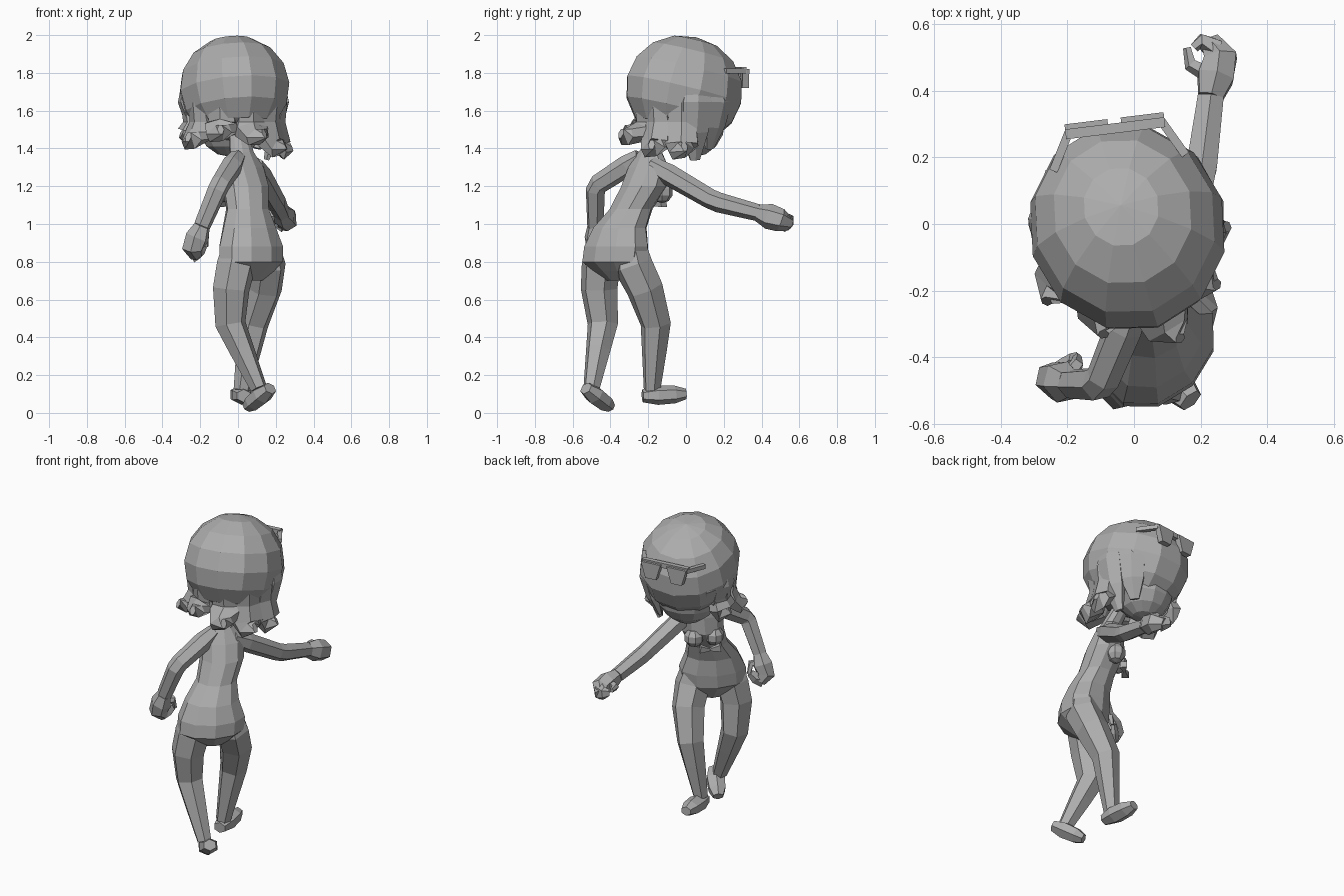
import bpy, bmesh, math
from mathutils import Vector, Matrix

if "Cube" in bpy.data.objects:
    bpy.data.objects.remove(bpy.data.objects["Cube"])

grey = bpy.data.materials.new("plain grey")
grey.use_nodes = True
shade = .42
grey.diffuse_color = (shade, shade, shade, 1)
grey.node_tree.nodes["Principled BSDF"].inputs["Base Color"].default_value = grey.diffuse_color

UP = Vector((0, 0, 1))
FACING = Vector((-1, 1, 0)).normalized()     # way the body faces
SIDE = Vector((1, 1, 0)).normalized()        # towards the reaching arm


def finish(name, bm):
    bmesh.ops.recalc_face_normals(bm, faces=bm.faces)
    mesh = bpy.data.meshes.new(name)
    bm.to_mesh(mesh)
    bm.free()
    mesh.materials.append(grey)
    ob = bpy.data.objects.new(name, mesh)
    bpy.context.collection.objects.link(ob)


def skin(name, rings):
    """Join equal rings of points into a closed skin."""
    bm = bmesh.new()
    loops = [[bm.verts.new(point) for point in outline] for outline in rings]
    count = len(loops[0])
    for lower, upper in zip(loops, loops[1:]):
        for i in range(count):
            j = (i + 1) % count
            bm.faces.new((lower[i], lower[j], upper[j], upper[i]))
    bm.faces.new(loops[0])
    bm.faces.new(loops[-1])
    finish(name, bm)


def ring(centre, across, along, sides):
    angles = [math.tau * (i + .5) / sides for i in range(sides)]
    return [centre + across * math.cos(a) + along * math.sin(a) for a in angles]


def tube(name, path, radii, ref=UP, sides=6, flat=1):
    """Tube through the path points; flat squashes it along ref."""
    path = [Vector(point) for point in path]
    last = len(path) - 1
    rings = []
    for i, (point, radius) in enumerate(zip(path, radii)):
        heading = (path[min(i + 1, last)] - path[max(i - 1, 0)]).normalized()
        across = heading.cross(ref).normalized()
        along = across.cross(heading)
        rings.append(ring(point, across * radius, along * radius * flat, sides))
    skin(name, rings)


def ball(name, centre, size, turn=0, tilt=0, segments=12, rows=8):
    bm = bmesh.new()
    bmesh.ops.create_uvsphere(bm, u_segments=segments, v_segments=rows, radius=1)
    matrix = (Matrix.Translation(centre) @ Matrix.Rotation(math.radians(turn), 4, 'Z')
              @ Matrix.Rotation(math.radians(tilt), 4, 'X') @ Matrix.Diagonal((*size, 1)))
    bmesh.ops.transform(bm, matrix=matrix, verts=bm.verts)
    finish(name, bm)


# Torso with neck: centre, half width, half depth
torso = [((.07, -.36, .7), .07, .05), ((.07, -.37, .75), .15, .1),
         ((.07, -.38, .8), .2, .15), ((.07, -.37, .88), .2, .15),
         ((.06, -.35, .98), .16, .13), ((.05, -.29, 1.08), .12, .11),
         ((.04, -.22, 1.2), .13, .12), ((.03, -.2, 1.3), .13, .09),
         ((.02, -.19, 1.38), .07, .06), ((0, -.1, 1.5), .05, .05)]
skin("torso", [ring(Vector(centre), SIDE * width, FACING * depth, 10)
               for centre, width, depth in torso])

# Swimwear: bust cups and bow
chest = Vector((-.01, -.17, 1.17))
knot = Vector((-.06, -.16, 1.1))
for label, way in (("right", SIDE), ("left", -SIDE)):
    ball(label + "_cup", chest + way * .06, (.06, .06, .06), 45, 0, 8, 5)
    tube(label + "_bow_loop", [knot, knot + way * .06 + UP * .01], (.01, .03), UP, 4)


def leg(label, outward, hip, knee, ankle, heel, toe):
    """Thigh, calf and foot."""
    hip, knee, ankle, heel, toe = map(Vector, (hip, knee, ankle, heel, toe))
    thigh = hip.lerp(knee, .4) + outward * .02
    tube(label + "_leg", [hip + UP * .09 - outward * .02, hip, thigh, knee,
                          knee.lerp(ankle, .4), ankle],
         (.09, .106, .1, .083, .068, .045), FACING)
    tube(label + "_foot", [heel, heel.lerp(toe, .35), heel.lerp(toe, .75), toe],
         (.04, .06, .055, .033), UP, 6, .85)


leg("left", -SIDE, (-.01, -.45, .78), (-.04, -.44, .47), (.11, -.5, .13),
    (.17, -.53, .13), (.05, -.4, .03))
leg("right", SIDE, (.15, -.28, .78), (.08, -.16, .47), (.02, -.18, .12),
    (.03, -.23, .09), (0, 0, .1))


def arm(label, ref, shoulder, elbow, wrist, knuckle, tip, fingers, thumb):
    """Arm and fist, with curled fingers and a thumb."""
    shoulder, elbow, wrist, knuckle, tip = map(
        Vector, (shoulder, elbow, wrist, knuckle, tip))
    root = shoulder + (shoulder - elbow) * .4
    tube(label + "_arm", [root, shoulder, elbow.lerp(shoulder, .1),
                          elbow.lerp(wrist, .1), wrist],
         (.045, .058, .053, .053, .045), ref)
    tube(label + "_hand", [wrist, wrist.lerp(knuckle, .5), knuckle, tip],
         (.042, .062, .056, .033), ref, 6, 1.1)
    tube(label + "_fingers", [knuckle.lerp(tip, .5), *fingers],
         (.038, .025, .016), UP, 5, 1.5)
    tube(label + "_thumb", [wrist.lerp(knuckle, .5), *thumb], (.03, .022, .013), ref, 5)


arm("right", UP, (.12, -.09, 1.26), (.2, .15, 1.12), (.23, .38, 1.06),
    (.26, .5, 1.02), (.23, .55, 1), [(.2, .55, 1.02), (.18, .53, 1.02)],
    [(.17, .48, 1.04), (.16, .53, 1.04)])
arm("left", FACING, (-.03, -.31, 1.31), (-.1, -.48, 1.2), (-.19, -.48, .99),
    (-.24, -.47, .87), (-.22, -.44, .83), [(-.2, -.42, .86), (-.18, -.4, .89)],
    [(-.17, -.42, .94), (-.17, -.4, .88)])

# Head: hair cap and face
HEAD = Vector((-.02, -.01, 1.71))
ball("hair_cap", HEAD, (.297, .322, .287), 17, -14)
ball("face", HEAD + Vector((-.02, .05, -.165)), (.185, .17, .19), 17)


def spoke(angle):
    return Vector((math.cos(angle), math.sin(angle), 0))


def around(angle, radius, height):
    return HEAD + spoke(angle) * radius + UP * (height - HEAD.z)


# Broad flicked-out hair locks: degrees round the head, lowest height, reach
locks = [(-3, 1.36, .3), (-36, 1.37, .32), (-68, 1.43, .37),
         (-106, 1.45, .33), (-141, 1.41, .33), (178, 1.43, .28)]
for number, (degrees, low, reach) in enumerate(locks, 1):
    a = math.radians(degrees)
    tube(f"hair_lock_{number}",
         [around(a, .24, 1.65), around(a, .22, 1.54), around(a, .24, low + .06),
          around(a, reach - .04, low + .03), around(a + .06, reach, low + .05)],
         (.07, .085, .1, .075, .03), spoke(a) + UP * .4, 6, .6)

# Fringe and cheek locks round the face: degrees round the head, lowest height
fringe = [(15, 1.34), (45, 1.4), (77, 1.54), (113, 1.58), (145, 1.52), (175, 1.44)]
for number, (degrees, low) in enumerate(fringe, 1):
    a = math.radians(degrees)
    tube(f"fringe_lock_{number}",
         [around(a, .25, 1.74), around(a, .255, 1.65),
          around(a, .22, (1.64 + low) / 2), around(a + .06, .18, low)],
         (.06, .09, .08, .03), spoke(a), 6, .5)

# Sunglasses pushed up on the brow
out = spoke(math.radians(97))
across = UP.cross(out)


def place(sideways, forward, height):
    return HEAD + out * (.285 + forward) + across * sideways + UP * (.08 + height)


def slab(name, outline, near, far):
    skin(name, [[place(u, depth, h) for u, h in outline] for depth in (near, far)])


slab("glasses_bar", [(-.15, .01), (.15, .01), (.15, .04), (-.15, .04)], 0, .03)
for label, s in (("right", -1), ("left", 1)):
    slab(label + "_lens", [(s * .02, .03), (s * .15, .03), (s * .12, -.07),
                           (s * .05, -.07)], .01, .045)
    tube(label + "_temple", [place(s * .14, .02, .02), place(s * .2, -.09, .02)],
         (.018, .018), UP, 4)
